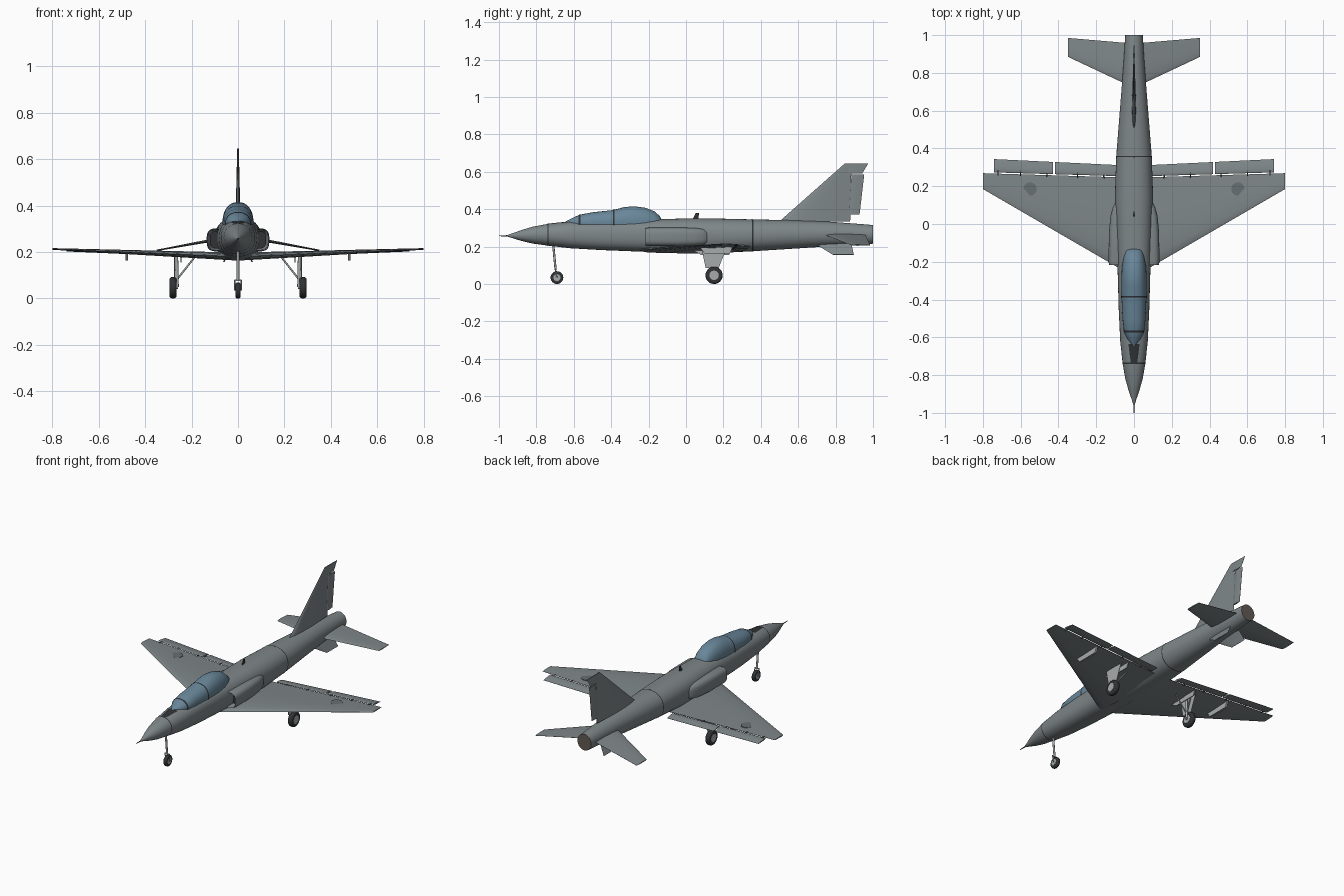
import bpy, bmesh, math
from mathutils import Vector as V

if "Cube" in bpy.data.objects:
    bpy.data.objects.remove(bpy.data.objects["Cube"])


def mat(name, c):
    m = bpy.data.materials.new(name)
    m.diffuse_color = (*c, 1)
    m.use_nodes = True
    m.node_tree.nodes["Principled BSDF"].inputs["Base Color"].default_value = m.diffuse_color
    return m


GREY = mat("airframe_grey", (.21, .24, .25))
LIGHT = mat("light_grey", (.38, .41, .41))
DARK = mat("dark", (.03, .032, .035))
MARK = mat("marking_grey", (.14, .16, .17))
GLASS = mat("canopy_blue", (.14, .24, .32))
BURNT = mat("burnt_metal", (.12, .10, .085))


def finish(name, bm, m):
    bmesh.ops.recalc_face_normals(bm, faces=bm.faces)
    me = bpy.data.meshes.new(name)
    bm.to_mesh(me)
    bm.free()
    me.materials.append(m)
    o = bpy.data.objects.new(name, me)
    bpy.context.collection.objects.link(o)
    return o


def skin(name, rings, m, caps=True):
    bm = bmesh.new()
    vs = [[bm.verts.new(p) for p in r] for r in rings]
    n = len(rings[0])
    for a, b in zip(vs, vs[1:]):
        for i in range(n):
            j = (i + 1) % n
            bm.faces.new((a[i], a[j], b[j], b[i]))
    if caps:
        bm.faces.new(vs[0])
        bm.faces.new(vs[-1])
    return finish(name, bm, m)


def ring(s, cx=0, n=40, grow=0):
    # superellipse section: y, centre z, half width, half height, exponent
    y, cz, w, h, e = s
    pts = []
    for i in range(n):
        a = 2 * math.pi * i / n
        c, d = math.cos(a), math.sin(a)
        pts.append((cx + (w + grow) * math.copysign(abs(c) ** (2 / e), c), y,
                    cz + (h + grow) * math.copysign(abs(d) ** (2 / e), d)))
    return pts


def at(sections, y):
    for a, b in zip(sections, sections[1:]):
        if a[0] <= y <= b[0]:
            t = (y - a[0]) / (b[0] - a[0])
            return [p + (q - p) * t for p, q in zip(a, b)]


def band(name, sections, y0, y1, grow, m):
    skin(name, [ring(at(sections, y), grow=grow) for y in (y0, y1)], m, False)


def foil(name, le0, te0, le1, te1, th0, th1, up, m=GREY):
    # tapered airfoil panel between a root chord and a tip chord
    prof = [(0, 0), (.02, .3), (.1, .7), (.3, 1), (.6, .75), (1, .08)]
    loop = prof + [(t, -h) for t, h in prof[:0:-1]]
    rings = []
    for le, te, th in ((le0, te0, th0), (le1, te1, th1)):
        le, te = V(le), V(te)
        rings.append([le.lerp(te, t) + V(up) * h * th / 2 for t, h in loop])
    return skin(name, rings, m)


def rod(name, a, b, r, m=LIGHT, r2=None, n=16):
    a, b = V(a), V(b)
    bm = bmesh.new()
    bmesh.ops.create_cone(bm, cap_ends=True, segments=n, radius1=r,
                          radius2=r if r2 is None else r2, depth=(b - a).length)
    q = (b - a).to_track_quat('Z', 'Y')
    for v in bm.verts:
        v.co = q @ v.co + (a + b) / 2
    return finish(name, bm, m)


def plate(name, pts, thick, m=GREY):
    # flat door: outline extruded along x
    return skin(name, [[(x + d, y, z) for x, y, z in pts] for d in (-thick / 2, thick / 2)], m)


def wheel(name, x, y, r, w):
    t = rod(name + "_tyre", (x - w / 2, y, r), (x + w / 2, y, r), r, DARK, n=36)
    b = t.modifiers.new("round", 'BEVEL')
    b.width, b.segments = w * .35, 4
    rod(name + "_hub", (x - w * .53, y, r), (x + w * .53, y, r), r * .55, LIGHT, n=24)


# Fuselage with nose, probe and jet pipe
body = [(-.962, .257, .002, .002, 2), (-.93, .258, .012, .012, 2), (-.88, .259, .029, .029, 2),
        (-.82, .261, .046, .045, 2), (-.74, .263, .060, .058, 2.1), (-.62, .262, .073, .071, 2.3),
        (-.45, .260, .081, .079, 2.5), (-.2, .258, .088, .087, 2.5), (0, .256, .097, .094, 2.4),
        (.15, .257, .101, .093, 2.3), (.36, .260, .094, .085, 2.2), (.55, .264, .079, .077, 2.1),
        (.75, .267, .063, .067, 2), (.9, .266, .052, .057, 2), (1, .265, .047, .050, 2)]
skin("fuselage", [ring(s) for s in body], GREY, False)
skin("jet_pipe", [ring((y, .265, w, w * 1.06, 2)) for y, w in
                  ((1, .047), (1, .042), (.9, .038), (.9, .002))], BURNT)
rod("nose_probe", (0, -1, .257), (0, -.93, .257), .0015, DARK, .005)
for i, y in enumerate((-.737, .357)):
    band(f"panel_line_{i}", body, y - .003, y + .003, .0008, DARK)

# Anti-glare patch on the nose
bm = bmesh.new()
grid = []
for k in range(6):
    t = k / 5
    y, cz, w, h, e = at(body, -.735 + .1 * t)
    row = []
    for i in range(9):
        x = (i / 4 - 1) * (.017 + .013 * t)
        row.append(bm.verts.new((x, y, cz + .0015 + h * (1 - abs(x / w) ** e) ** (1 / e))))
    grid.append(row)
for a, b in zip(grid, grid[1:]):
    for i in range(8):
        bm.faces.new((a[i], a[i + 1], b[i + 1], b[i]))
finish("antiglare_patch", bm, DARK)

# Canopy and frames
glass = [(-.645, .325, .006, .008, 2), (-.61, .325, .034, .026, 2), (-.57, .325, .053, .045, 2.1),
         (-.5, .325, .061, .058, 2.2), (-.39, .325, .066, .070, 2.2), (-.33, .325, .067, .086, 2.2),
         (-.28, .325, .067, .090, 2.2), (-.22, .325, .063, .083, 2.2), (-.17, .325, .053, .064, 2.2),
         (-.14, .325, .042, .038, 2.2), (-.13, .325, .03, .015, 2.2)]
skin("canopy", [ring(s) for s in glass], GLASS)
for i, (y, d) in enumerate(((-.57, .005), (-.385, .004))):
    band(f"canopy_frame_{i}", glass, y - d, y + d, .0015, DARK)

# Fin, tip cap, rudder and aerial
X = (1, 0, 0)
foil("fin", (0, .50, .335), (0, .878, .335), (0, .85, .645), (0, .885, .645), .022, .007, X)
foil("fin_tip", (0, .86, .59), (0, .942, .59), (0, .86, .645), (0, .975, .645), .006, .005, X)
foil("rudder", (0, .872, .37), (0, .928, .37), (0, .885, .585), (0, .953, .585), .010, .006, X)
foil("aerial", (0, .035, .345), (0, .065, .345), (0, .053, .38), (0, .07, .38), .007, .005, X, DARK)
plate("spine_vent", [(0, .35, .30), (0, .356, .30), (0, .356, .347), (0, .35, .347)], .004, DARK)


def wz(x):
    return .18 + .033 * x / .8


def te(x):
    return .245 + .024 * x / .8


for s, side in ((1, "right"), (-1, "left")):
    # Wing with flap and aileron
    foil(f"{side}_wing", (s * .03, -.262, wz(.03)), (s * .03, te(.03), wz(.03)),
         (s * .8, .185, wz(.8)), (s * .8, te(.8), wz(.8)), .034, .007, (0, 0, 1))
    for part, a, b in (("flap", .09, .418), ("aileron", .43, .74)):
        foil(f"{side}_{part}", (s * a, te(a) + .006, wz(a)), (s * a, .308 + a * .048, wz(a) - .008),
             (s * b, te(b) + .006, wz(b)), (s * b, .308 + b * .048, wz(b) - .008),
             .012, .008, (0, 0, 1))
    for i, x in enumerate((.16, .3, .46, .6, .72)):
        rod(f"{side}_hinge_{i}", (s * x, te(x) - .01, wz(x)), (s * x, te(x) + .02, wz(x)), .003, DARK)
    rod(f"{side}_wing_disc", (s * .55, .185, wz(.55)), (s * .55, .185, wz(.55) + .0066), .035, MARK, n=32)
    # Side intake with open mouth
    duct = [(-.1, .082, .036, .036), (-.21, .088, .041, .043), (-.216, .088, .044, .046),
            (-.2, .088, .047, .049), (-.05, .084, .049, .050), (.04, .078, .047, .048),
            (.09, .068, .044, .044), (.12, .06, .036, .034), (.135, .05, .02, .02)]
    skin(f"{side}_intake", [ring((y, .252, w, h, 3.2), s * x) for y, x, w, h in duct], GREY)
    skin(f"{side}_intake_throat", [ring((y, .252, .036, .037, 3.2), s * .085) for y in (-.17, -.165)], DARK)
    # Tailplane and ventral strake
    foil(f"{side}_tailplane", (s * .02, .73, .267), (s * .02, .957, .267),
         (s * .35, .885, .207), (s * .35, .985, .207), .016, .006, (s * .18, 0, .98))
    foil(f"{side}_strake", (s * .03, .69, .215), (s * .03, .885, .215),
         (s * .062, .785, .156), (s * .062, .897, .156), .008, .005, (.88, 0, s * .47))
    # Under-wing pylon
    plate(f"{side}_pylon", [(s * .48, .07, .20), (s * .48, .25, .20), (s * .48, .235, .163),
                            (s * .48, .10, .163)], .011, LIGHT)
    # Main gear
    wheel(f"{side}_main_wheel", s * .28, .15, .046, .03)
    rod(f"{side}_main_leg", (s * .265, .145, .19), (s * .262, .15, .05), .007)
    rod(f"{side}_axle", (s * .258, .15, .046), (s * .28, .15, .046), .006)
    rod(f"{side}_side_brace", (s * .185, .145, .18), (s * .26, .148, .085), .004)
    rod(f"{side}_drag_brace", (s * .262, .19, .185), (s * .262, .152, .09), .004)
    plate(f"{side}_leg_door", [(s * .274, .085, .182), (s * .274, .215, .182), (s * .274, .19, .125),
                               (s * .274, .175, .085), (s * .274, .105, .085)], .003, LIGHT)
    plate(f"{side}_bay_door", [(s * .245, .03, .185), (s * .245, .245, .185), (s * .245, .23, .155),
                               (s * .245, .08, .155)], .005, LIGHT)

# Nose gear
wheel("nose_wheel", 0, -.69, .034, .022)
rod("nose_leg", (0, -.71, .21), (0, -.697, .075), .006)
for s in (1, -1):
    rod(f"nose_fork_{s}", (s * .014, -.698, .078), (s * .014, -.69, .034), .003)
rod("nose_fork_bridge", (-.016, -.698, .078), (.016, -.698, .078), .004)

# Smooth shading with crisp edges
for o in bpy.context.scene.objects:
    o.select_set(True)
    bpy.context.view_layer.objects.active = o
bpy.ops.object.shade_smooth_by_angle(angle=math.radians(35))
